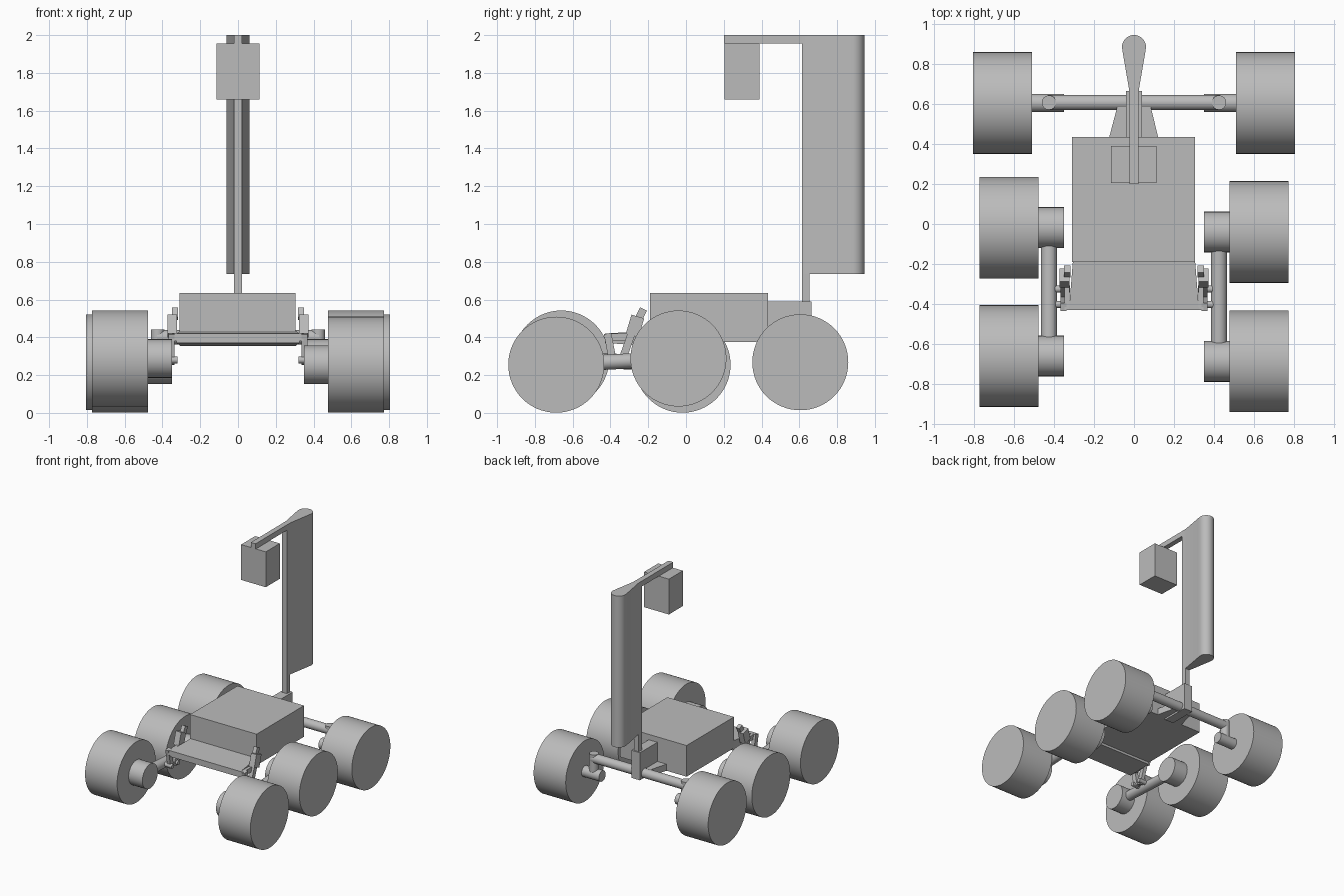
import bpy
import bmesh
from math import pi, sin, cos
from mathutils import Vector

if "Cube" in bpy.data.objects:
    bpy.data.objects.remove(bpy.data.objects["Cube"])

grey = bpy.data.materials.new("plain grey")
grey.use_nodes = True
tone = (0.5, 0.5, 0.5, 1)
grey.diffuse_color = tone
grey.node_tree.nodes["Principled BSDF"].inputs["Base Color"].default_value = tone


def finish(name, bm, smooth=False):
    bmesh.ops.recalc_face_normals(bm, faces=bm.faces)
    mesh = bpy.data.meshes.new(name)
    bm.to_mesh(mesh)
    bm.free()
    mesh.materials.append(grey)
    obj = bpy.data.objects.new(name, mesh)
    bpy.context.collection.objects.link(obj)
    if smooth:
        bpy.ops.object.select_all(action="DESELECT")
        obj.select_set(True)
        bpy.context.view_layer.objects.active = obj
        bpy.ops.object.shade_smooth_by_angle(angle=pi / 6)
    return obj


def box(name, xs, ys, zs):
    bm = bmesh.new()
    bmesh.ops.create_cube(bm, size=1)
    for v in bm.verts:
        v.co = [(lo + hi) / 2 + c * (hi - lo) for c, (lo, hi) in zip(v.co, (xs, ys, zs))]
    return finish(name, bm)


def rod(name, start, end, radius, sides=32):
    start, end = Vector(start), Vector(end)
    axis = end - start
    bm = bmesh.new()
    bmesh.ops.create_cone(bm, cap_ends=True, segments=sides, radius1=radius,
                          radius2=radius, depth=axis.length)
    bm.transform(axis.to_track_quat("Z", "Y").to_matrix().to_4x4())
    bmesh.ops.translate(bm, verts=bm.verts, vec=(start + end) / 2)
    return finish(name, bm, sides > 6)


def prism(name, outline, zs, smooth=False):
    bm = bmesh.new()
    face = bm.faces.new([bm.verts.new((x, y, zs[0])) for x, y in outline])
    top = bmesh.ops.extrude_face_region(bm, geom=[face])["geom"]
    bmesh.ops.translate(bm, vec=(0, 0, zs[1] - zs[0]),
                        verts=[g for g in top if isinstance(g, bmesh.types.BMVert)])
    return finish(name, bm, smooth)


def bar(name, x, width, start, end, thick):
    """Flat bar in the y-z plane, given by its end points."""
    a, b = Vector(start), Vector(end)
    side = (b - a).orthogonal().normalized() * thick / 2
    bm = bmesh.new()
    loops = [[bm.verts.new((px, *p)) for p in (a + side, b + side, b - side, a - side)]
             for px in (x - width / 2, x + width / 2)]
    for loop in loops:
        bm.faces.new(loop)
    for i in range(4):
        j = (i + 1) % 4
        bm.faces.new((loops[0][i], loops[0][j], loops[1][j], loops[1][i]))
    return finish(name, bm)


# Chassis
box("body", (-0.31, 0.305), (-0.19, 0.435), (0.375, 0.635))
deck = box("front_deck", (-0.325, 0.325), (-0.43, -0.185), (0.355, 0.435))
for v in deck.data.vertices:
    if v.co.y < -0.3:
        v.co.z = 0.42 if v.co.z > 0.4 else 0.37
    else:
        v.co.x *= 0.94
prism("rear_bracket", [(-0.125, 0.43), (0.122, 0.43), (0.08, 0.6), (-0.08, 0.6)], (0.375, 0.43))
box("mast_block", (-0.04, 0.04), (0.43, 0.665), (0.36, 0.59))

# Mast, vertical wing and hanging head
box("mast", (-0.022, 0.022), (0.615, 0.655), (0.58, 1.98))
tail = [(0.06 * cos(a), 0.885 + 0.06 * sin(a)) for a in [pi * i / 16 for i in range(17)]]
wing = tail + [(-0.055, 0.85), (-0.024, 0.67), (-0.022, 0.615),
               (0.022, 0.615), (0.024, 0.67), (0.055, 0.85)]
prism("wing", wing, (0.735, 2.0), True)
box("head_arm", (-0.022, 0.022), (0.2, 0.64), (1.955, 2.0))
box("head", (-0.115, 0.113), (0.205, 0.39), (1.66, 1.955))

# Rear axle
rod("rear_axle", (-0.43, 0.607, 0.4), (0.43, 0.607, 0.4), 0.038)

# Each side: wheels, motors, rocker tube and suspension links
sides = {
    "left": (1, (-0.687, 0.255), (-0.04, 0.288)),
    "right": (-1, (-0.66, 0.288), (-0.018, 0.255)),
}
for label, (s, front, middle) in sides.items():
    for pos, (y, z), inner in (("front", front, 0.477), ("middle", middle, 0.477),
                               ("rear", (0.605, 0.268), 0.51)):
        rod(f"{label}_{pos}_wheel", (s * inner, y, z), (s * (inner + 0.296), y, z), 0.254, 64)
        hub = 0.045 if pos == "rear" else 0.102
        rod(f"{label}_{pos}_motor", (s * 0.35, y, z), (s * (inner + 0.01), y, z), hub)
    rod(f"{label}_steering_pin", (s * 0.425, 0.607, 0.268), (s * 0.425, 0.607, 0.441), 0.036)
    rod(f"{label}_rocker_tube", (s * 0.425, *front), (s * 0.425, *middle), 0.04)

    # Links between the deck and the rocker
    bar(f"{label}_front_link", s * 0.352, 0.03, (-0.415, 0.42), (-0.385, 0.26), 0.04)
    bar(f"{label}_back_link", s * 0.352, 0.03, (-0.285, 0.43), (-0.345, 0.26), 0.04)
    bar(f"{label}_link_plate", s * 0.335, 0.025, (-0.43, 0.4), (-0.29, 0.4), 0.04)
    bar(f"{label}_damper", s * 0.348, 0.05, (-0.285, 0.41), (-0.255, 0.51), 0.07)
    bar(f"{label}_damper_tip", s * 0.333, 0.032, (-0.25, 0.5), (-0.225, 0.55), 0.04)
    for name, y, z in (("front", -0.402, 0.28), ("back", -0.325, 0.28)):
        rod(f"{label}_{name}_link_pin", (s * 0.32, y, z), (s * 0.43, y, z), 0.018, 16)
